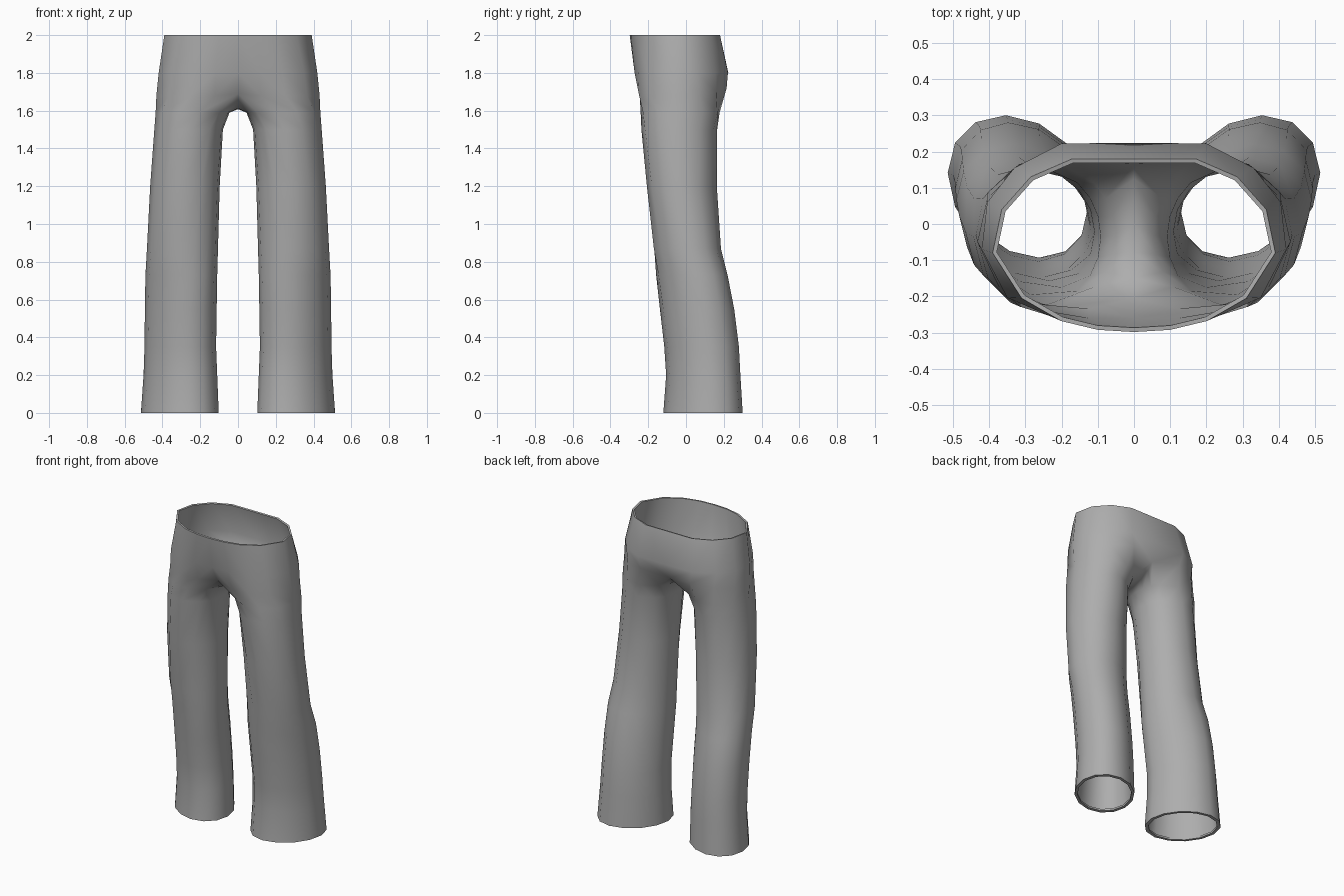
import bpy, bmesh
from math import sin, cos, radians

if "Cube" in bpy.data.objects:
    bpy.data.objects.remove(bpy.data.objects["Cube"])

# Half outlines of the torso, from front centre round the side to back centre
WAIST = [(0, -.298), (.1, -.292), (.2, -.268), (.31, -.205), (.39, -.08),
         (.365, .04), (.285, .13), (.17, .18), (0, .18)]
HIP = [(0, -.272), (.12, -.272), (.235, -.253), (.35, -.203), (.42, -.07),
       (.405, .06), (.33, .155), (.2, .222), (0, .224)]
SEAT = [(0, -.215, 1.69), (.12, -.245, 1.68), (.25, -.248, 1.68), (.365, -.19, 1.68),
        (.432, -.05, 1.68), (.405, .07, 1.69), (.315, .16, 1.7), (.18, .215, 1.72), (0, .172, 1.69)]
# Saddle between the legs, back to front
CROTCH = [(0, .13, 1.65), (0, .07, 1.62), (0, 0, 1.608), (0, -.08, 1.612), (0, -.155, 1.64)]
# Leg rings: z, inner x, outer x, front y, back y, half angle of the outer columns, skew
LEG = [(1.59, .045, .436, -.24, .178, 135, 0),
       (1.5, .08, .443, -.236, .165, 128, 0),
       (1.2, .097, .465, -.207, .163, 118, 0),
       (.87, .106, .482, -.17, .185, 110, 5),
       (.73, .11, .49, -.158, .22, 106, 11),
       (.55, .113, .493, -.138, .255, 103, 12),
       (.35, .116, .495, -.115, .28, 103, 12),
       (.2, .11, .5, -.105, .288, 103, 13),
       (0, .102, .514, -.12, .3, 103, 14),
       (0, .122, .494, -.1, .28, 103, 14)]  # turned-in hem


def leg_ring(z, x0, x1, y0, y1, half, skew):
    """Closed ring: nine outer columns, then five inner ones."""
    angles = [-half + half * k / 4 for k in range(9)]
    angles += [half + (360 - 2 * half) * k / 6 for k in range(1, 6)]
    ys = [sin(radians(a + skew)) for a in angles]
    low, high = min(ys), max(ys)
    return [((x0 + x1) / 2 + (x1 - x0) / 2 * cos(radians(a)),
             y0 + (y1 - y0) * (s - low) / (high - low), z) for a, s in zip(angles, ys)]


bm = bmesh.new()


def add_verts(points):
    return [bm.verts.new(p) for p in points]


def bridge(upper, lower, closed):
    n = len(lower) if closed else len(lower) - 1
    for i in range(n):
        j = (i + 1) % len(lower)
        bm.faces.new((upper[i], lower[i], lower[j], upper[j]))


# Torso half
waist = add_verts([(x, y, 2) for x, y in WAIST])
hip = add_verts([(x, y, 1.8) for x, y in HIP])
seat = add_verts(SEAT)
bridge(waist, hip, False)
bridge(hip, seat, False)

# Leg, with the hem lip turned inwards at the bottom
ring = seat + add_verts(CROTCH)
for spec in LEG:
    lower = add_verts(leg_ring(*spec))
    bridge(ring, lower, True)
    ring = lower

mesh = bpy.data.meshes.new("trousers")
bm.to_mesh(mesh)
bm.free()
trousers = bpy.data.objects.new("trousers", mesh)
bpy.context.collection.objects.link(trousers)
bpy.context.view_layer.objects.active = trousers
trousers.select_set(True)

# Dark grey cloth
grey = bpy.data.materials.new("grey_cloth")
grey.diffuse_color = (.42, .42, .42, 1)
grey.use_nodes = True
grey.node_tree.nodes["Principled BSDF"].inputs["Base Color"].default_value = grey.diffuse_color
mesh.materials.append(grey)

# Other half and cloth thickness
mirror = trousers.modifiers.new("mirror", 'MIRROR')
mirror.use_axis[0] = True
mirror.use_clip = True
mirror.merge_threshold = .001
cloth = trousers.modifiers.new("cloth", 'SOLIDIFY')
cloth.thickness = .012
cloth.offset = -1
for name in ("mirror", "cloth"):
    bpy.ops.object.modifier_apply(modifier=name)
bpy.ops.object.shade_smooth_by_angle(angle=radians(60))
